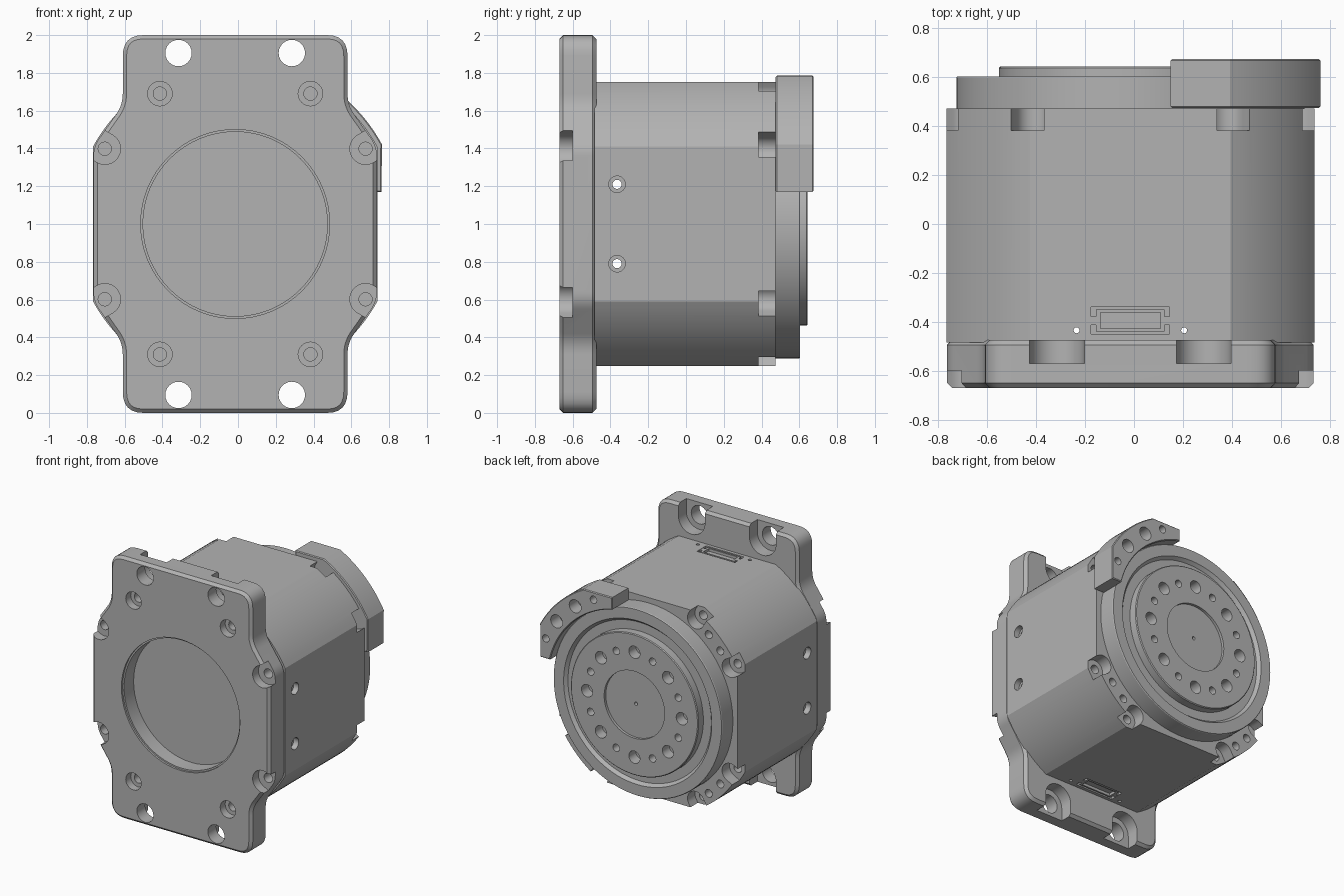
import bpy, bmesh, math
from mathutils import Vector

cube = bpy.data.objects.get("Cube")
if cube:
    bpy.data.objects.remove(cube)

CX, CZ = -0.015, 1.0          # main axis of the unit, parallel to y

grey = bpy.data.materials.new("housing grey")
grey.use_nodes = True
colour = (0.45, 0.45, 0.45, 1)
grey.diffuse_color = colour
grey.node_tree.nodes["Principled BSDF"].inputs["Base Color"].default_value = colour


def make_object(name, bm):
    bmesh.ops.recalc_face_normals(bm, faces=bm.faces[:])
    mesh = bpy.data.meshes.new(name)
    bm.to_mesh(mesh)
    bm.free()
    mesh.materials.append(grey)
    obj = bpy.data.objects.new(name, mesh)
    bpy.context.collection.objects.link(obj)
    return obj


def prism(name, outline, y0, y1, chamfer=0.0):
    """Extrude an outline, given around the main axis, from y0 to y1."""
    bm = bmesh.new()
    face = bm.faces.new([bm.verts.new((CX + x, y0, CZ + z)) for x, z in outline])
    ext = bmesh.ops.extrude_face_region(bm, geom=[face])
    for v in ext["geom"]:
        if isinstance(v, bmesh.types.BMVert):
            v.co.y = y1
    if chamfer:
        rims = [e for e in bm.edges if e.verts[0].co.y == e.verts[1].co.y]
        bmesh.ops.bevel(bm, geom=rims, offset=chamfer, segments=1, affect='EDGES')
    return make_object(name, bm)


def arc(r, a0, a1, n, cx=0, cz=0):
    angles = [math.radians(a0 + (a1 - a0) * i / n) for i in range(n + 1)]
    return [(cx + r * math.cos(a), cz + r * math.sin(a)) for a in angles]


def circle(r, cx=0, cz=0, n=24):
    return arc(r, 0, 360, n, cx, cz)[:-1]


def slot(r, cx, cz, angle, length=0.4):
    """Round-bottomed slot open towards the given angle."""
    d = Vector((math.cos(math.radians(angle)), math.sin(math.radians(angle)))) * length
    pts = arc(r, angle + 90, angle + 270, 16, cx, cz)
    return pts + [(pts[-1][0] + d.x, pts[-1][1] + d.y), (pts[0][0] + d.x, pts[0][1] + d.y)]


def mirrored(quadrant):
    """Repeat a first-quadrant outline (from +x to +z) in all four quadrants."""
    left = [(-x, z) for x, z in reversed(quadrant)]
    top = quadrant + left
    return top + [(x, -z) for x, z in reversed(top)]


def fillet(prev, corner, nxt, r, n=6):
    p, c, q = Vector(prev), Vector(corner), Vector(nxt)
    a, b = (p - c).normalized(), (q - c).normalized()
    start, end = c + a * r, c + b * r
    return [tuple(start.lerp(c, t).lerp(c.lerp(end, t), t)) for t in [i / n for i in range(n + 1)]]


def box(x, y, z, sx, sy, sz, name="cutter"):
    bm = bmesh.new()
    bmesh.ops.create_cube(bm, size=1)
    for v in bm.verts:
        v.co = (x + v.co.x * sx, y + v.co.y * sy, z + v.co.z * sz)
    return make_object(name, bm)


def rod(centre, r, length, axis):
    """Cylindrical cutter along x or z."""
    bm = bmesh.new()
    bmesh.ops.create_cone(bm, cap_ends=True, segments=24, radius1=r, radius2=r, depth=length)
    rot = Vector((0, 0, 1)).rotation_difference(Vector(axis)).to_matrix()
    bmesh.ops.rotate(bm, verts=bm.verts[:], cent=(0, 0, 0), matrix=rot)
    bmesh.ops.translate(bm, verts=bm.verts[:], vec=centre)
    return make_object("cutter", bm)


def finish(obj, cutters=()):
    """Apply the cuts, remove the cutters and shade with sharp creases."""
    for c in cutters:
        mod = obj.modifiers.new("cut", 'BOOLEAN')
        mod.operation, mod.solver, mod.object = 'DIFFERENCE', 'MANIFOLD', c
    if cutters:
        graph = bpy.context.evaluated_depsgraph_get()
        mesh = bpy.data.meshes.new_from_object(obj.evaluated_get(graph))
        obj.modifiers.clear()
        obj.data = mesh
        for c in cutters:
            bpy.data.objects.remove(c)
    bpy.ops.object.select_all(action='DESELECT')
    obj.select_set(True)
    bpy.context.view_layer.objects.active = obj
    bpy.ops.object.shade_smooth_by_angle(angle=math.radians(20))


def cut(outline, y0, y1):
    return prism("cutter", outline, y0, y1)


SIGNS = [(1, 1), (-1, 1), (-1, -1), (1, -1)]
BOLT_R = 0.797                # bolt circle of the housing screws
bolts = [(BOLT_R * math.cos(math.radians(q + a)), BOLT_R * math.sin(math.radians(q + a)), q + a)
         for q in (0, 90, 180, 270) for a in (30, 60)]
sideways = lambda x, z: abs(x) > abs(z)

# Front mounting flange
side, shoulder, neck, corner = (0.75, 0.41), (0.75, 0.0), (0.595, 0.63), (0.595, 1.0)
quadrant = (fillet(shoulder, side, neck, 0.05) + fillet(side, neck, corner, 0.06)
            + fillet(neck, corner, (0, 1.0), 0.11))
flange = prism("mounting_flange", mirrored(quadrant), -0.67, -0.475, 0.02)
cuts = [cut(circle(0.5, n=64), -0.8, -0.655), cut(circle(0.488, n=64), -0.8, -0.54)]
for x, z, angle in bolts:
    cuts.append(cut(circle(0.035, x, z), -0.8, -0.5))
    if sideways(x, z):
        cuts.append(cut(slot(0.083, x, z, angle), -0.8, -0.60))
    else:
        cuts.append(cut(circle(0.065, x, z), -0.8, -0.61))
for sx, sz in SIGNS:
    cuts.append(cut(circle(0.07, 0.3 * sx, 0.905 * sz), -0.8, -0.3))
    cuts.append(cut(slot(0.112, 0.3 * sx, 0.905 * sz, 90 * sz), -0.57, -0.3))
finish(flange, cuts)

# Main housing: square section with large turned corners
housing_r = 0.857
flat = math.degrees(math.asin(0.41 / housing_r))
body = prism("main_housing", mirrored(arc(housing_r, flat, 90 - flat, 12)), -0.485, 0.473)
cuts = []
for x, z, angle in bolts:
    cuts.append(cut(slot(0.07, x, z, angle), 0.383, 0.6))
    cuts.append(cut(circle(0.033, x, z), 0.3, 0.6))
for q in (45, 135, 225, 315):
    for a in (-5, 5):
        p = math.radians(q + a)
        cuts.append(cut(circle(0.03, 0.79 * math.cos(p), 0.79 * math.sin(p)), 0.41, 0.6))
for dz in (-0.21, 0.21):      # side screw holes
    cuts.append(rod((0, -0.365, CZ + dz), 0.024, 2, (1, 0, 0)))
    for s in (-1, 1):
        cuts.append(rod((CX + 0.79 * s, -0.365, CZ + dz), 0.044, 0.16, (1, 0, 0)))
for s in (-1, 1):             # connector recess and pin holes, top and bottom
    cuts.append(box(CX, -0.395, CZ + 0.75 * s, 0.32, 0.11, 0.12))
    cuts.append(rod((CX + 0.22 * s, -0.435, CZ), 0.012, 2, (0, 0, 1)))
finish(body, cuts)

# Connectors in their recesses
for s, name in ((1, "top"), (-1, "bottom")):
    shell = box(CX, -0.395, CZ + 0.715 * s, 0.28, 0.09, 0.07, name + "_connector")
    finish(shell, [box(CX, -0.395, CZ + 0.75 * s, 0.245, 0.066, 0.04)])
    for e in (-1, 1):
        finish(box(CX + 0.15 * e, -0.395, CZ + 0.715 * s, 0.022, 0.035, 0.07, name + "_connector_latch"))

# Rear bearing ring and output disc, turned around the main axis
profile = [(0.0, 0.46), (0.712, 0.46), (0.712, 0.598), (0.708, 0.604), (0.625, 0.604), (0.605, 0.58),
           (0.538, 0.58), (0.538, 0.638), (0.532, 0.644), (0.255, 0.644), (0.255, 0.624), (0.0, 0.624)]
bm = bmesh.new()
verts = [bm.verts.new((CX + r, y, CZ)) for r, y in profile]
edges = [bm.edges.new(pair) for pair in zip(verts, verts[1:])]
bmesh.ops.spin(bm, geom=verts + edges, cent=(CX, 0, CZ), axis=(0, 1, 0), angle=math.tau, steps=96)
bmesh.ops.remove_doubles(bm, verts=bm.verts[:], dist=1e-4)
disc = make_object("output_disc", bm)
cuts = [cut(circle(0.013), 0.59, 0.8)]
for i in range(16):
    a = math.tau * i / 16
    cuts.append(cut(circle(0.028 if i % 2 else 0.047, 0.4 * math.cos(a), 0.4 * math.sin(a)), 0.56, 0.8))
finish(disc, cuts)

# Curved cover block around the upper rear corner
outer = [(0.775, 0.17)] + arc(0.884, 28.5, 62.5, 14) + [(0.165, 0.785)]
inner = arc(0.7125, 76.6, 13.8, 20)
cover = prism("rear_cover_block", outer + inner, 0.475, 0.675, 0.006)
cuts = []
for angle, r in ((24, 0.028), (37, 0.05), (53, 0.05), (66, 0.028)):
    p = math.radians(angle)
    cuts.append(cut(circle(r, 0.795 * math.cos(p), 0.795 * math.sin(p)), 0.57, 0.8))
finish(cover, cuts)
